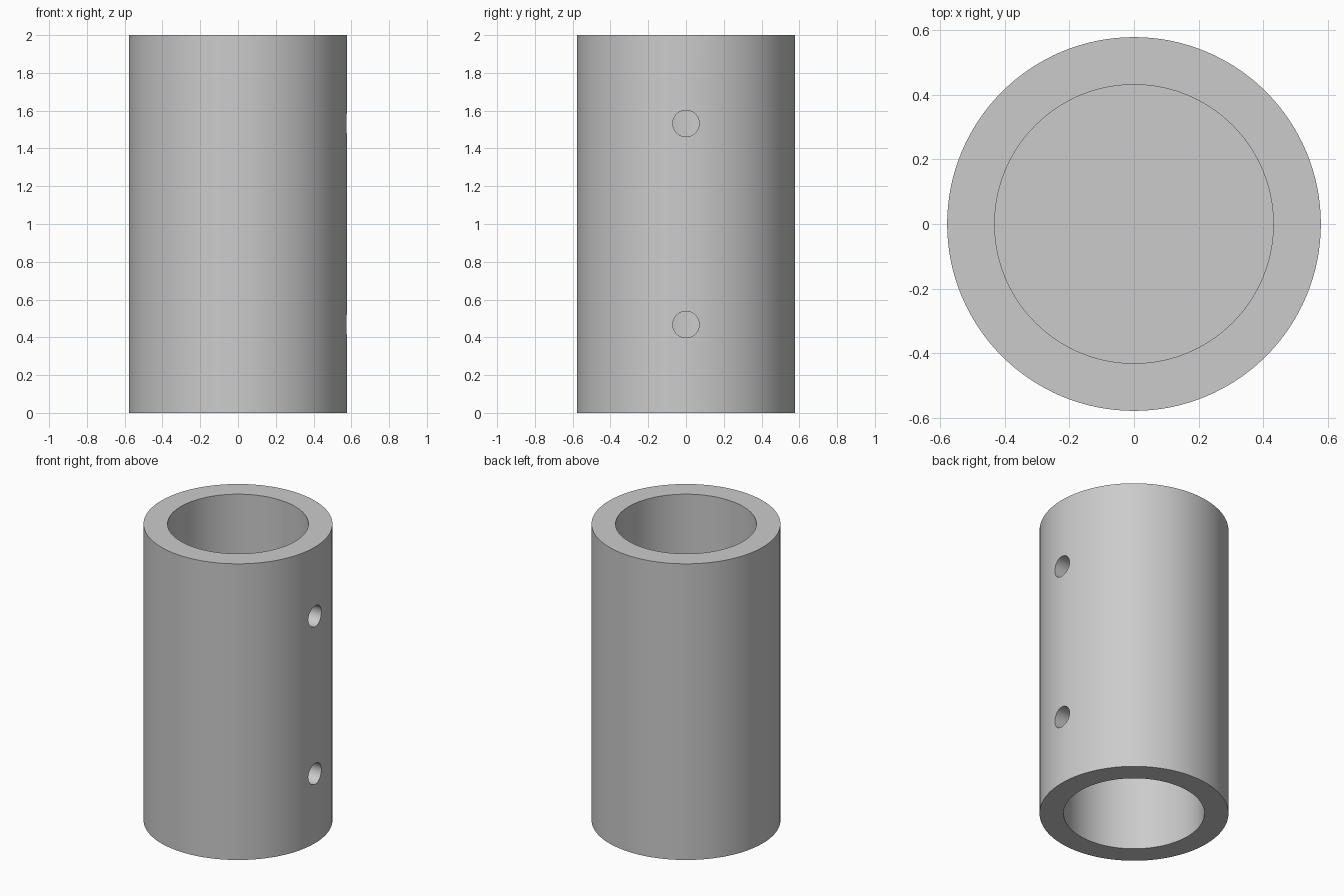
import bpy
import bmesh
from math import pi, radians
from mathutils import Matrix, Vector

cube = bpy.data.objects.get("Cube")
if cube:
    bpy.data.objects.remove(cube, do_unlink=True)

HEIGHT = 2.0
OUTER, INNER = 0.578, 0.431
WEB = 0.13                     # thickness of the wall closing the bore halfway
HOLE_RADIUS = 0.07
HOLE_HEIGHTS = (0.468, 1.532)

grey = bpy.data.materials.new("plain grey")
grey.use_nodes = True
colour = (0.6, 0.6, 0.6, 1.0)
grey.diffuse_color = colour
grey.node_tree.nodes["Principled BSDF"].inputs["Base Color"].default_value = colour


def add_object(name, bm):
    bmesh.ops.recalc_face_normals(bm, faces=bm.faces[:])
    mesh = bpy.data.meshes.new(name)
    bm.to_mesh(mesh)
    bm.free()
    mesh.materials.append(grey)
    obj = bpy.data.objects.new(name, mesh)
    bpy.context.collection.objects.link(obj)
    return obj


# Sleeve: half section turned about z, with a socket at each end
low, high = (HEIGHT - WEB) / 2, (HEIGHT + WEB) / 2
section = [(0, high), (INNER, high), (INNER, HEIGHT), (OUTER, HEIGHT),
           (OUTER, 0), (INNER, 0), (INNER, low), (0, low)]
bm = bmesh.new()
verts = [bm.verts.new((r, 0, z)) for r, z in section]
edges = [bm.edges.new(pair) for pair in zip(verts, verts[1:])]
bmesh.ops.spin(bm, geom=verts + edges, cent=(0, 0, 0), axis=(0, 0, 1),
               angle=2 * pi, steps=128)
bmesh.ops.remove_doubles(bm, verts=bm.verts[:], dist=0.0001)
sleeve = add_object("coupling_sleeve", bm)

# Screw holes: two drills through the left wall only
bm = bmesh.new()
for z in HOLE_HEIGHTS:
    place = Matrix.Translation(Vector((OUTER, 0, z))) @ Matrix.Rotation(pi / 2, 4, "Y")
    bmesh.ops.create_cone(bm, cap_ends=True, segments=48, radius1=HOLE_RADIUS,
                          radius2=HOLE_RADIUS, depth=0.6, matrix=place)
drills = add_object("screw_hole_cutter", bm)
drills.hide_render = True
drills.hide_set(True)

cut = sleeve.modifiers.new("screw holes", "BOOLEAN")
cut.operation = "DIFFERENCE"
cut.solver = "EXACT"
cut.object = drills

# Bake the cut, then shade smooth with sharp rims
bpy.ops.object.select_all(action="DESELECT")
sleeve.select_set(True)
bpy.context.view_layer.objects.active = sleeve
bpy.ops.object.modifier_apply(modifier=cut.name)
bpy.data.objects.remove(drills, do_unlink=True)
bpy.ops.object.shade_smooth_by_angle(angle=radians(30))
